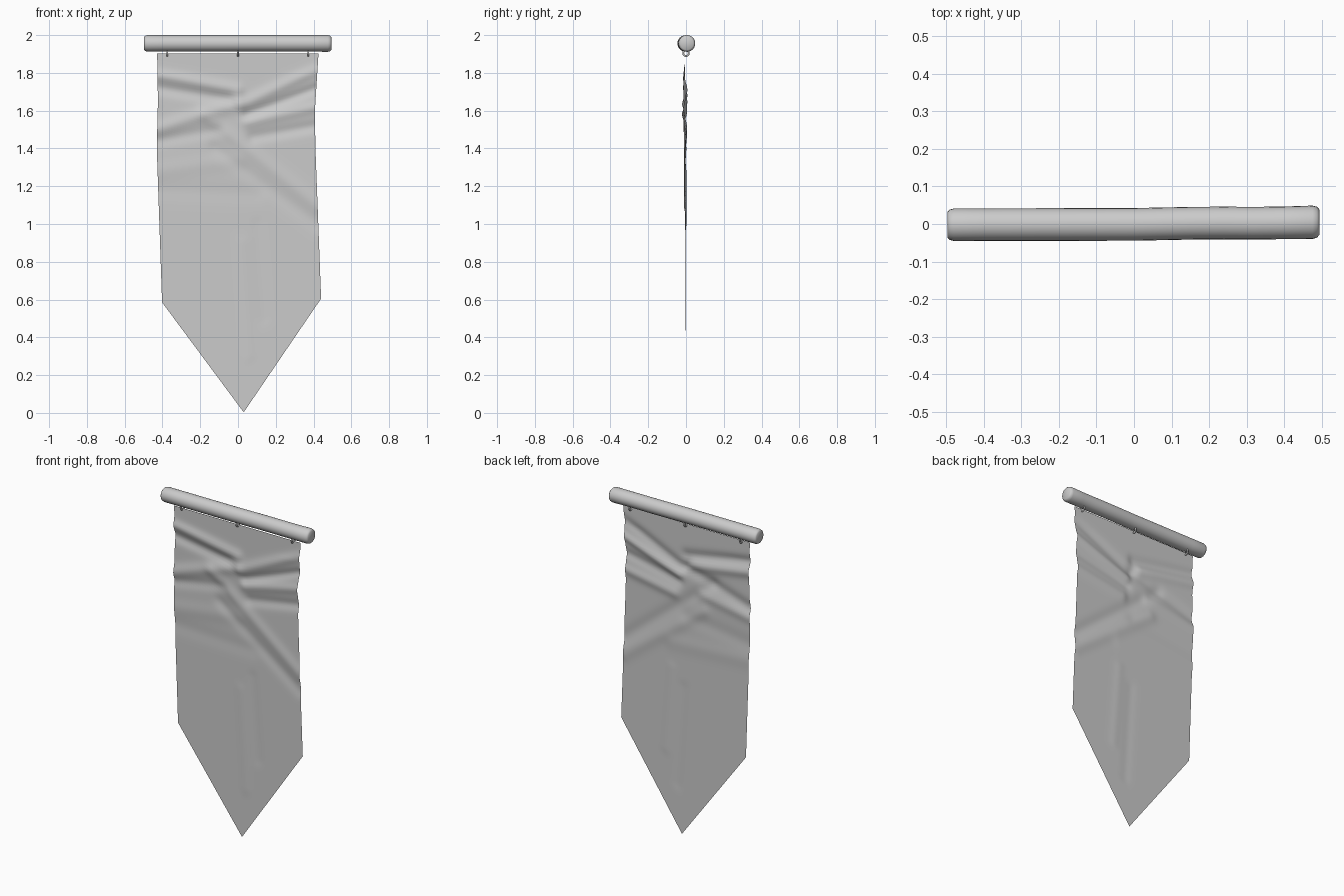
import bpy, bmesh
from math import sin, cos, pi, exp, hypot

cube = bpy.data.objects.get("Cube")
if cube:
    bpy.data.objects.remove(cube)

grey = bpy.data.materials.new("plain grey")
grey.use_nodes = True
colour = (0.6, 0.6, 0.6, 1)
grey.diffuse_color = colour
grey.node_tree.nodes["Principled BSDF"].inputs["Base Color"].default_value = colour


def finish(name, bm, angle=50):
    bmesh.ops.recalc_face_normals(bm, faces=bm.faces)
    mesh = bpy.data.meshes.new(name)
    bm.to_mesh(mesh)
    bm.free()
    obj = bpy.data.objects.new(name, mesh)
    bpy.context.collection.objects.link(obj)
    mesh.materials.append(grey)
    bpy.ops.object.select_all(action="DESELECT")
    obj.select_set(True)
    bpy.context.view_layer.objects.active = obj
    bpy.ops.object.shade_smooth_by_angle(angle=angle * pi / 180)
    return obj


def lerp_table(table, t):
    """Piecewise linear lookup in a list of (position, value) pairs."""
    for (a, va), (b, vb) in zip(table, table[1:]):
        if t <= b:
            return va + (vb - va) * max(0, (t - a) / (b - a))
    return table[-1][1]


# Rod: rings along x with rounded ends and a slight natural bend
def build_rod():
    bm = bmesh.new()
    stations = [(-0.497, 0.034), (-0.492, 0.040), (-0.48, 0.0435)]
    stations += [(-0.4 + 0.08 * i, 0.0435) for i in range(11)]
    stations += [(0.476, 0.0445), (0.488, 0.041), (0.494, 0.034)]
    bend = [(-0.5, -0.002), (0.0, -0.001), (0.2, 0.003), (0.34, 0.002), (0.5, 0.005)]
    rings, sides = [], 24
    for x, r in stations:
        y = lerp_table(bend, x)
        rings.append([bm.verts.new((x, y + r * cos(2 * pi * k / sides),
                                    1.956 + r * sin(2 * pi * k / sides)))
                      for k in range(sides)])
    for a, b in zip(rings, rings[1:]):
        for k in range(sides):
            n = (k + 1) % sides
            bm.faces.new((a[k], a[n], b[n], b[k]))
    bm.faces.new(rings[0])
    bm.faces.new(rings[-1])
    finish("rod", bm)


# Folds: soft ridges, each (x1, z1, x2, z2, width, height)
FOLDS = [
    (-0.43, 1.79, 0.00, 1.71, 0.030, -0.011),
    (-0.43, 1.72, -0.05, 1.66, 0.030, 0.010),
    (-0.43, 1.50, 0.00, 1.64, 0.035, -0.010),
    (-0.43, 1.44, -0.10, 1.50, 0.030, 0.007),
    (0.02, 1.63, 0.42, 1.82, 0.030, -0.010),
    (0.05, 1.58, 0.42, 1.72, 0.025, 0.011),
    (0.05, 1.54, 0.42, 1.62, 0.030, -0.009),
    (0.08, 1.46, 0.42, 1.52, 0.030, 0.009),
    (-0.18, 1.58, 0.42, 1.10, 0.035, -0.007),
    (-0.12, 1.40, 0.42, 1.00, 0.035, 0.006),
    (-0.43, 1.28, 0.00, 1.34, 0.045, -0.004),
    (-0.43, 1.18, 0.10, 1.16, 0.045, 0.003),
    (0.10, 1.00, 0.14, 0.50, 0.030, 0.002),
    (0.02, 0.90, 0.06, 0.30, 0.030, -0.002),
]


def fold_depth(x, z):
    y = 0
    for x1, z1, x2, z2, width, height in FOLDS:
        dx, dz = x2 - x1, z2 - z1
        t = ((x - x1) * dx + (z - z1) * dz) / (dx * dx + dz * dz)
        t = min(1, max(0, t))
        d = hypot(x - x1 - t * dx, z - z1 - t * dz)
        y += height * exp(-(d / width) ** 2)
    return y


# Cloth: a grid sheet whose lower edge runs down to a point
def build_cloth():
    bm = bmesh.new()
    cols, rows, top = 56, 110, 1.903
    left = [(0, -0.40), (0.585, -0.402), (1.4, -0.43), (1.65, -0.424), (1.9, -0.428)]
    right = [(0, 0.44), (0.605, 0.44), (1.4, 0.41), (1.6, 0.407), (1.9, 0.426)]
    hem = [(0, 0.585), (0.512, 0.003), (1, 0.605)]
    grid = []
    for j in range(rows + 1):
        line = []
        for i in range(cols + 1):
            u = i / cols
            u = u * 1.024 if u < 0.5 else 0.512 + (u - 0.5) * 0.976
            z = top + (lerp_table(hem, u) - top) * j / rows
            x1, x2 = lerp_table(left, z), lerp_table(right, z)
            x = x1 + (x2 - x1) * u
            fade = min(1, (top - z) / 0.12)
            line.append(bm.verts.new((x, -0.004 + fade * fold_depth(x, z), z)))
        grid.append(line)
    for a, b in zip(grid, grid[1:]):
        for i in range(cols):
            bm.faces.new((a[i], b[i], b[i + 1], a[i + 1]))
    finish("cloth", bm, 80)


# Hanging rings joining the cloth to the rod
def build_ring(name, x):
    bm = bmesh.new()
    major, minor, n, m = 0.015, 0.005, 20, 10
    verts = [[bm.verts.new((x + minor * sin(2 * pi * k / m),
                            (major + minor * cos(2 * pi * k / m)) * cos(2 * pi * i / n),
                            1.905 + (major + minor * cos(2 * pi * k / m)) * sin(2 * pi * i / n)))
              for k in range(m)] for i in range(n)]
    for i in range(n):
        a, b = verts[i], verts[(i + 1) % n]
        for k in range(m):
            bm.faces.new((a[k], b[k], b[(k + 1) % m], a[(k + 1) % m]))
    finish(name, bm)


build_rod()
build_cloth()
for name, x in (("right_ring", -0.375), ("middle_ring", 0.0), ("left_ring", 0.372)):
    build_ring(name, x)
